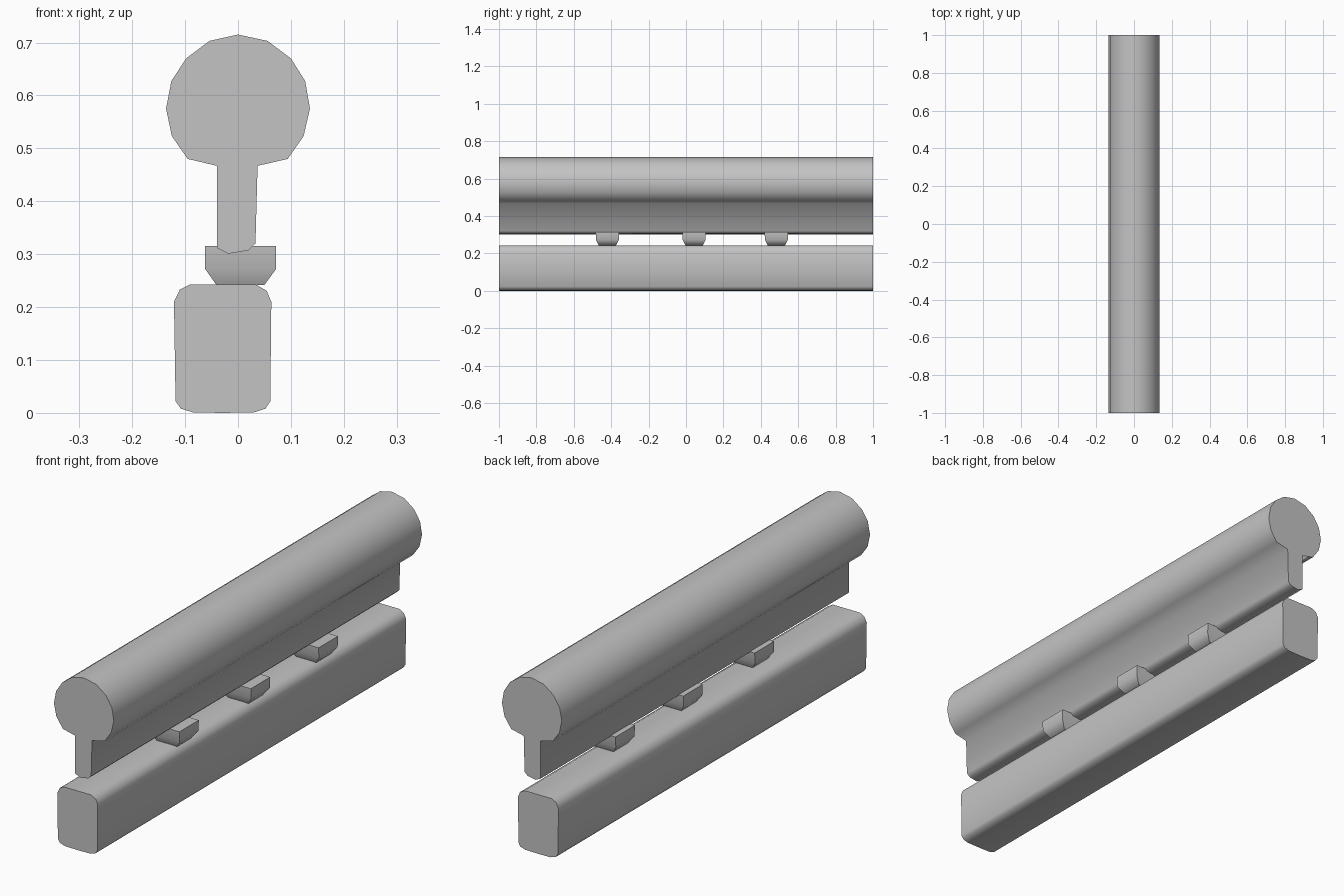
import bpy, bmesh
from math import radians

cube = bpy.data.objects.get("Cube")
if cube:
    bpy.data.objects.remove(cube, do_unlink=True)

grey = bpy.data.materials.new("plain grey")
grey.use_nodes = True
colour = (0.55, 0.55, 0.55, 1)
grey.diffuse_color = colour
grey.node_tree.nodes["Principled BSDF"].inputs["Base Color"].default_value = colour


def loft(name, rings, smooth_angle):
    """Join matching rings of points into a closed, capped solid."""
    bm = bmesh.new()
    loops = [[bm.verts.new(p) for p in ring] for ring in rings]
    for a, b in zip(loops, loops[1:]):
        for i in range(len(a)):
            j = (i + 1) % len(a)
            bm.faces.new((a[i], a[j], b[j], b[i]))
    bm.faces.new(loops[0][::-1])
    bm.faces.new(loops[-1])
    bmesh.ops.recalc_face_normals(bm, faces=bm.faces)
    mesh = bpy.data.meshes.new(name)
    bm.to_mesh(mesh)
    bm.free()
    obj = bpy.data.objects.new(name, mesh)
    bpy.context.collection.objects.link(obj)
    mesh.materials.append(grey)
    bpy.ops.object.select_all(action='DESELECT')
    obj.select_set(True)
    bpy.context.view_layer.objects.active = obj
    bpy.ops.object.shade_smooth_by_angle(angle=radians(smooth_angle))
    return obj


def extrude_along_y(name, profile):
    return loft(name, [[(x, y, z) for x, z in profile] for y in (-1, 1)], 86)


# Upper rail: faceted round head running into a narrow web
rail_profile = [
    (0, .715), (.056, .703), (.1, .67), (.127, .627), (.136, .575),
    (.124, .523), (.094, .48), (.037, .467), (.033, .32), (.019, .307),
    (-.018, .301), (-.04, .312), (-.04, .467), (-.095, .48), (-.125, .523),
    (-.136, .575), (-.126, .627), (-.098, .67), (-.054, .703)]
extrude_along_y("upper_rail", rail_profile)

# Lower beam: rounded rectangular bar
beam_profile = [
    (-.09, .243), (-.11, .233), (-.121, .21), (-.118, .022), (-.108, .008),
    (-.085, .001), (-.03, 0), (.03, .001), (.052, .008), (.061, .022),
    (.063, .21), (.054, .231), (.033, .243)]
extrude_along_y("lower_beam", beam_profile)

# Spacer blocks: upright sides tapering to a smaller foot
for name, y in (("front", -.42), ("middle", .043), ("back", .483)):
    rings = []
    for z, left, right, half in ((.242, -.041, .05, .046),
                                 (.272, -.062, .072, .061),
                                 (.315, -.062, .072, .063)):
        rings.append([(left, y - half, z), (right, y - half, z),
                      (right, y + half, z), (left, y + half, z)])
    loft(name + "_spacer_block", rings, 60)
